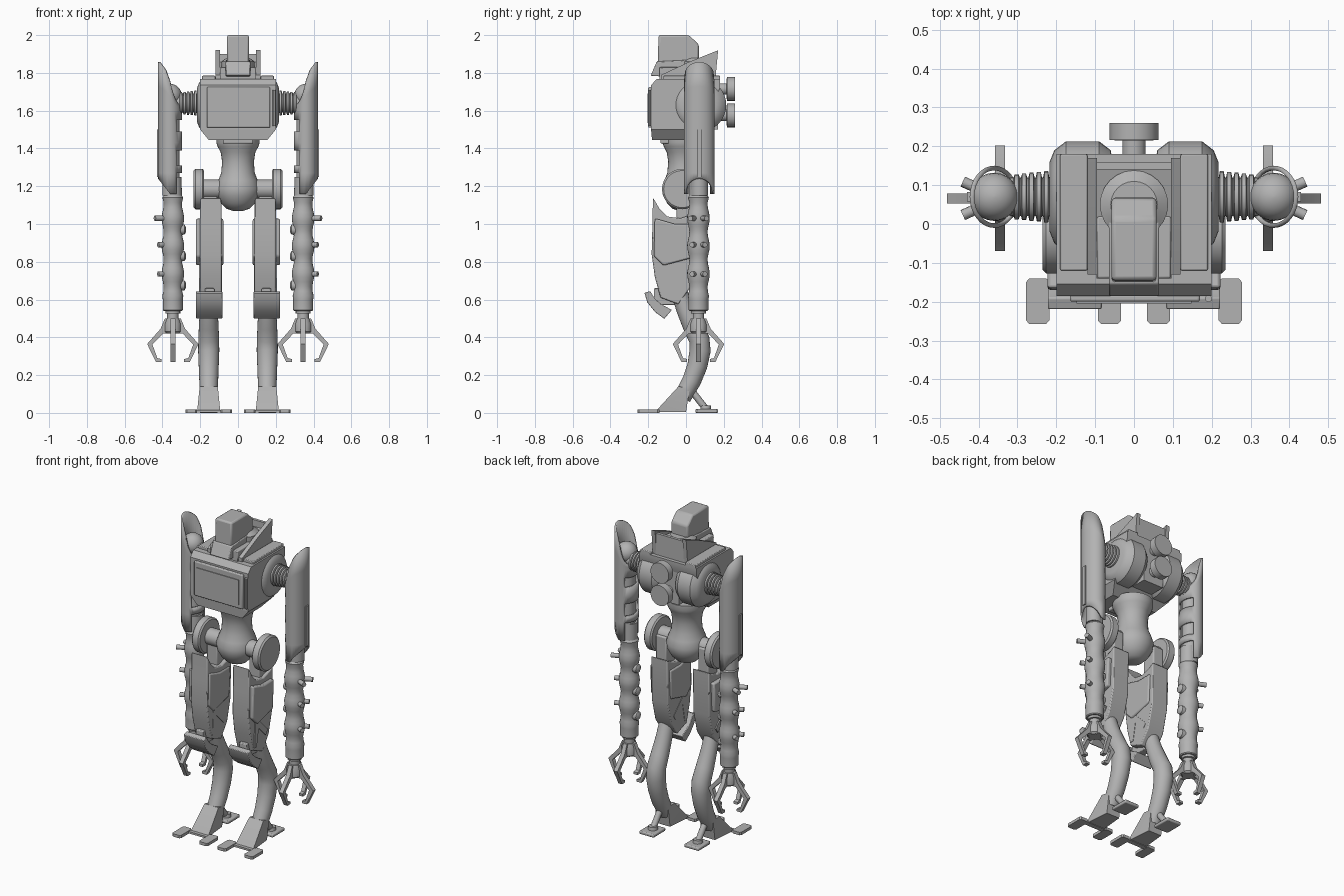
import bpy, bmesh, math
from mathutils import Vector, Matrix

if "Cube" in bpy.data.objects:
    bpy.data.objects.remove(bpy.data.objects["Cube"])

grey = bpy.data.materials.new("mid grey")
grey.diffuse_color = (0.45, 0.45, 0.45, 1)
grey.use_nodes = True
grey.node_tree.nodes["Principled BSDF"].inputs["Base Color"].default_value = grey.diffuse_color


def finish(name, bm, pair=False, bevel=0.0, thick=0.0):
    """Turn a bmesh into one object, or a mirrored right/left pair."""
    for side in ((1, -1) if pair else (1,)):
        b = bm.copy()
        if side < 0:
            bmesh.ops.scale(b, vec=(-1, 1, 1), verts=b.verts)
        bmesh.ops.recalc_face_normals(b, faces=b.faces)
        me = bpy.data.meshes.new(name)
        b.to_mesh(me)
        b.free()
        me.materials.append(grey)
        label = ("right_" if side > 0 else "left_") + name if pair else name
        ob = bpy.data.objects.new(label, me)
        bpy.context.collection.objects.link(ob)
        if thick:
            m = ob.modifiers.new("thickness", 'SOLIDIFY')
            m.thickness, m.offset = thick, -1
        if bevel:
            m = ob.modifiers.new("bevel", 'BEVEL')
            m.width, m.segments, m.limit_method = bevel, 2, 'ANGLE'
    bm.free()


def box(name, x, y, z, pair=False, bevel=0.0):
    prism(name, [(y[0], z[0]), (y[1], z[0]), (y[1], z[1]), (y[0], z[1])], x[0], x[1], pair, bevel)


def prism(name, pts, x0, x1, pair=False, bevel=0.0, mat=None):
    """Extrude a (y, z) outline from x0 to x1."""
    bm = bmesh.new()
    f = bm.faces.new([bm.verts.new((x0, y, z)) for y, z in pts])
    r = bmesh.ops.extrude_face_region(bm, geom=[f])
    bmesh.ops.translate(bm, vec=(x1 - x0, 0, 0), verts=[v for v in r["geom"] if isinstance(v, bmesh.types.BMVert)])
    if mat:
        bm.transform(mat)
    finish(name, bm, pair, bevel)


def hull(name, pts, pair=False, bevel=0.0):
    bm = bmesh.new()
    bmesh.ops.convex_hull(bm, input=[bm.verts.new(p) for p in pts])
    bmesh.ops.dissolve_limit(bm, angle_limit=0.02, verts=bm.verts, edges=bm.edges)
    finish(name, bm, pair, bevel)


def rings(name, stations, pair=False, n=24):
    """Skin circles given as (centre, normal, radius)."""
    bm = bmesh.new()
    loops = []
    for c, nrm, r in stations:
        q = Vector((0, 0, 1)).rotation_difference(Vector(nrm))
        loops.append([bm.verts.new(Vector(c) + q @ Vector((r * math.cos(a), r * math.sin(a), 0)))
                      for a in (2 * math.pi * i / n for i in range(n))])
    for a, b in zip(loops, loops[1:]):
        for i in range(n):
            bm.faces.new((a[i], a[(i + 1) % n], b[(i + 1) % n], b[i]))
    bm.faces.new(loops[0])
    bm.faces.new(loops[-1])
    finish(name, bm, pair)


def lathe(name, prof, origin, axis, pair=False, n=24):
    """Revolve (distance, radius) pairs about an axis."""
    o, a = Vector(origin), Vector(axis).normalized()
    rings(name, [(o + a * d, a, r) for d, r in prof], pair, n)


def lerp(x, table):
    for (x0, y0), (x1, y1) in zip(table, table[1:]):
        if x <= x1:
            return y0 + (y1 - y0) * max(0, x - x0) / (x1 - x0)
    return table[-1][1]


# --- torso ---
prism("torso", [(-.185, 1.5), (-.185, 1.735), (-.155, 1.768), (.18, 1.768), (.18, 1.72), (.07, 1.5)], -.2, .2)
hull("torso_base", [(s * x, y, z) for s in (1, -1) for x, y, z in
     ((.2, -.185, 1.5), (.2, .07, 1.5), (.155, -.18, 1.445), (.155, .0, 1.445))])
box("chest_panel", (-.165, .17), (-.2, -.18), (1.51, 1.725), bevel=.006)
box("chest_panel_inset", (-.148, .148), (-.205, -.19), (1.535, 1.69))
lathe("panel_hinge", [(0, .009), (.19, .009)], (.192, -.192, 1.52), (0, 0, 1), n=10)
box("shoulder_rail", (.12, .19), (-.12, .18), (1.75, 1.785), True, .004)
lathe("shoulder_drum", [(.05, .06), (.06, .12), (.09, .143), (.175, .143), (.205, .12), (.217, .09)],
      (0, .07, 1.63), (1, 0, 0), True, 32)
box("back_column", (-.07, .07), (0, .17), (1.5, 1.75))
for label, z in (("upper", 1.715), ("lower", 1.575)):
    lathe(label + "_back_knob", [(.1, .03), (.215, .03), (.216, .063), (.26, .063)], (0, 0, z), (0, 1, 0))

# --- head and collar ---
prism("collar_wall", [(-.13, 1.76), (-.13, 1.79), (.02, 1.86), (.17, 1.92), (.155, 1.76)], .095, .12, True)
box("collar_back", (-.1, .1), (.14, .158), (1.76, 1.9))
prism("collar_floor", [(-.14, 1.76), (-.14, 1.785), (.145, 1.86), (.145, 1.76)], -.096, .096)
lathe("neck", [(0, .088), (.1, .088), (.12, .06)], (0, .05, 1.76), (0, 0, 1))
prism("head", [(-.145, 2.0), (.015, 2.0), (.068, 1.95), (.068, 1.86), (.02, 1.83), (-.15, 1.85)],
      -.058, .058, bevel=.01)
prism("chin", [(-.155, 1.86), (-.187, 1.785), (.03, 1.77), (.04, 1.87)], -.065, .065, bevel=.005)
box("cheek", (.06, .095), (-.14, .02), (1.77, 1.83), True, .005)

# --- waist and hips ---
lathe("waist", [(0, .03), (.01, .06), (.04, .09), (.08, .112), (.12, .118), (.16, .105), (.2, .089),
                (.26, .084), (.31, .092), (.34, .108), (.36, .115), (.39, .115)],
      (0, -.01, 1.07), (0, 0, 1), n=32)
box("waist_clasp", (-.08, .08), (-.135, -.05), (1.425, 1.465), bevel=.006)
lathe("hip_axle", [(.05, .05), (.19, .05)], (0, -.02, 1.185), (1, 0, 0), True)
lathe("hip_disc", [(.18, .098), (.188, .107), (.226, .107), (.235, .098)], (0, -.02, 1.185), (1, 0, 0), True, 32)
box("hip_link", (.11, .182), (-.05, .04), (.95, 1.2), True, .008)

# --- legs ---
prism("thigh", [(-.175, 1.14), (-.178, .98), (-.182, .84), (-.165, .72), (-.135, .61), (-.04, .575),
                (.02, .66), (.055, .8), (.06, 1.07), (.03, 1.05), (-.03, 1.03), (-.1, 1.04), (-.14, 1.08)],
      .087, .2, True, .006)
prism("thigh_plate", [(-.165, 1.03), (-.17, .83), (-.12, .78), (.03, .82), (.04, 1.0), (-.06, 1.0)],
      .078, .223, True, .008)
prism("thigh_strut", [(-.12, .82), (.0, .7), (-.02, .67), (-.09, .74), (-.11, .63), (-.13, .63)], .085, .207, True)
prism("knee_pad", [(-.19, .645), (-.22, .635), (-.205, .585), (-.165, .535), (-.115, .498), (-.075, .545),
                   (-.13, .575), (-.165, .605)], .083, .222, True, .004)
box("knee_link", (.125, .175), (-.17, -.06), (.57, .66), True, .005)
path = [(-.05, .68, .042), (-.005, .55, .047), (.035, .46, .052), (.07, .39, .055), (.075, .33, .056),
        (.06, .25, .053), (.03, .17, .05), (-.02, .08, .046)]
stations = []
for i, (y, z, r) in enumerate(path):
    a, b = path[max(i - 1, 0)], path[min(i + 1, len(path) - 1)]
    stations.append(((.155, y, z), Vector((0, a[0] - b[0], a[1] - b[1])).normalized(), r))
rings("shin", stations, True)

# --- feet ---
hull("foot", [(.155 + s * w, y, z) for s in (1, -1) for w, y, z in
     ((.06, -.16, .005), (.06, -.15, .02), (.048, -.04, .14), (.046, .02, .13), (.045, .0, .005))], True)
for label, x in (("outer", .248), ("inner", .063)):
    hull(label + "_toe", [(x + s * w, y, z) for s in (1, -1) for z in (0, .018)
         for w, y in ((.03, -.15), (.03, -.248), (.022, -.257), (.022, -.14))], True)
box("toe_bar", (.07, .24), (-.175, -.145), (.002, .014), True)
lathe("heel_strut", [(0, .018), (.14, .018)], (.155, .02, .13), (0, .09, -.115), True, 12)
lathe("heel_joint", [(0, .03), (.03, .026)], (.155, .105, .01), (0, 0, 1), True, 12)
box("heel_plate", (.105, .205), (.05, .17), (0, .02), True, .006)

# --- arms ---
AX, AY = .36, .07
bellows = [(.19, .085), (.215, .08)]
for i in range(5):
    x = .218 + i * .019
    bellows += [(x, .05), (x + .003, .066 - i * .002), (x + .013, .066 - i * .002), (x + .016, .05)]
lathe("shoulder_bellows", bellows + [(.34, .045)], (0, AY, 1.64), (1, 0, 0), True)
ball = [(-.062 * math.cos(math.pi * i / 12), max(.003, .062 * math.sin(math.pi * i / 12))) for i in range(13)]
lathe("shoulder_ball", ball, (AX, AY, 1.68), (0, 0, 1), True)
lathe("upper_arm_core", [(0, .046), (.5, .046)], (AX - .005, AY, 1.15), (0, 0, 1), True)

# open sleeve: sloped top, arched lower edge and windows on the inner side
N, levels = 32, [1.27, 1.31, 1.39, 1.43, 1.49, 1.55, 1.6]
top = [(.295, 1.62), (.32, 1.64), (.344, 1.69), (.355, 1.746), (.386, 1.815), (.425, 1.86)]
bm = bmesh.new()
cols = []
for i in range(N):
    a = 2 * math.pi * i / N
    x, y = AX + .063 * math.cos(a), AY + .08 * math.sin(a)
    zt, zb = lerp(x, top), 1.16 + .08 * max(0, math.cos(a))
    zs = [zb] + levels + [1.6 + (zt - 1.6) * t for t in (.5, 1)]
    cols.append([bm.verts.new((x, y, z)) for z in zs])
for i in range(N):
    a, b = cols[i], cols[(i + 1) % N]
    inner = abs((i + .5) - N / 2) < 5
    for k in range(len(a) - 1):
        if not (inner and k in (0, 2, 5)):
            bm.faces.new((a[k], b[k], b[k + 1], a[k + 1]))
finish("upper_arm_sleeve", bm, True, thick=.012)
box("sleeve_strip", (.415, .43), (AY - .012, AY + .012), (1.25, 1.5), True)

FX, FY = .345, .066
wave = [(z, .054 + .006 * math.cos((z - 1.03) * 2 * math.pi / .147))
        for z in (.62 + i * .0246 for i in range(21))]
lathe("forearm", [(.54, .048), (.545, .053), (.6, .053)] + wave + [(1.14, .055), (1.15, .048), (1.25, .046)],
      (FX, FY, 0), (0, 0, 1), True)
for z, reach in ((1.03, .105), (.89, .085), (.735, .085)):
    for sy in (-1, 1):
        lathe("forearm_stud", [(.03, .014), (reach, .014)], (FX, FY, z), (1, sy * .45, 0), True, 12)
    lathe("forearm_bump", [(.03, .03), (.062, .026), (.07, .012)], (FX, FY, z - .06), (-1, 0, 0), True, 12)

# --- hands ---
lathe("wrist", [(.48, .03), (.525, .03), (.526, .04), (.545, .04)], (FX, FY, 0), (0, 0, 1), True, 16)
lathe("palm", [(.42, .035), (.43, .045), (.47, .045), (.5, .035)], (FX, FY, 0), (0, 0, 1), True, 12)
claw = [(.02, .5), (.042, .5), (.065, .445), (.136, .365), (.09, .27), (.06, .27), (.06, .285),
        (.082, .29), (.108, .362), (.052, .42), (.02, .42)]
for k in range(4):
    prism("finger", claw, -.013, .013, True,
          mat=Matrix.Translation((FX, FY, 0)) @ Matrix.Rotation(k * math.pi / 2, 4, 'Z'))

# smooth rounded surfaces, keep hard edges
bpy.ops.object.select_all(action='SELECT')
bpy.context.view_layer.objects.active = bpy.context.selected_objects[0]
bpy.ops.object.shade_smooth_by_angle(angle=math.radians(32))
